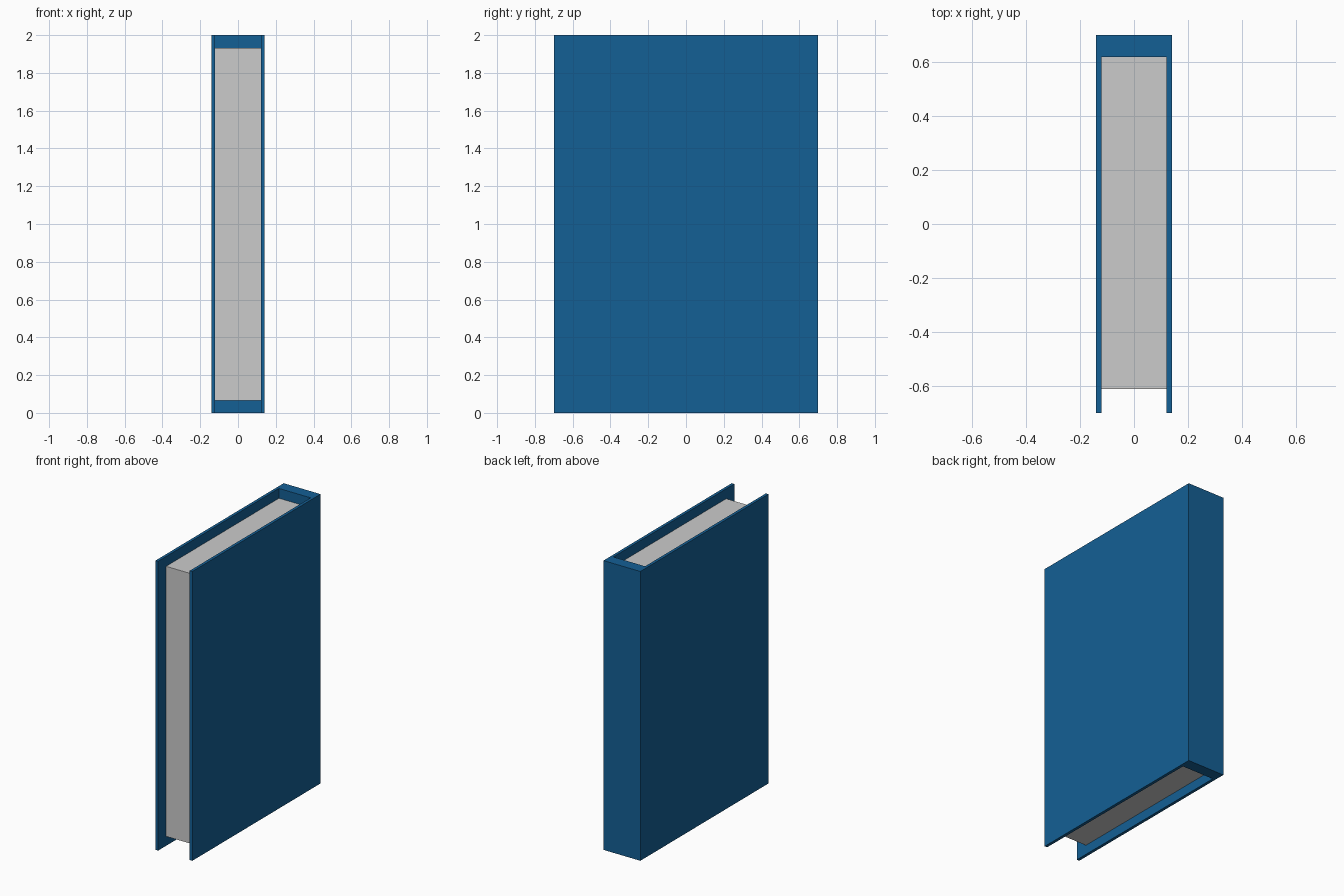
import bpy
import bmesh

if "Cube" in bpy.data.objects:
    bpy.data.objects.remove(bpy.data.objects["Cube"])

HALF_W, HALF_D, HEIGHT = 0.141, 0.70, 2.0
BOARD = 0.02          # cover board thickness
SPINE_Y = 0.62        # inner face of the spine
PAGE_W = HALF_W - BOARD


def extrude_profile(name, profile, z0, z1):
    """Extrude a closed xy outline from z0 to z1."""
    bm = bmesh.new()
    face = bm.faces.new([bm.verts.new((x, y, z0)) for x, y in profile])
    res = bmesh.ops.extrude_face_region(bm, geom=[face])
    top = [v for v in res["geom"] if isinstance(v, bmesh.types.BMVert)]
    bmesh.ops.translate(bm, verts=top, vec=(0, 0, z1 - z0))
    bmesh.ops.recalc_face_normals(bm, faces=bm.faces)
    mesh = bpy.data.meshes.new(name)
    bm.to_mesh(mesh)
    bm.free()
    obj = bpy.data.objects.new(name, mesh)
    bpy.context.collection.objects.link(obj)
    return obj


# Cover: two boards joined by the spine, as one U-shaped outline
right_half = [(PAGE_W, SPINE_Y), (PAGE_W, -HALF_D), (HALF_W, -HALF_D), (HALF_W, HALF_D)]
left_half = [(-x, y) for x, y in reversed(right_half)]
cover = extrude_profile("cover", right_half + left_half, 0, HEIGHT)
blue = bpy.data.materials.new("cover_blue")
blue.diffuse_color = (0.007, 0.115, 0.30, 1)
blue.use_nodes = True
blue.node_tree.nodes["Principled BSDF"].inputs["Base Color"].default_value = blue.diffuse_color
cover.data.materials.append(blue)

# Page block, set back from the cover edges
pages = extrude_profile(
    "pages",
    [(-PAGE_W, -0.612), (PAGE_W, -0.612), (PAGE_W, SPINE_Y), (-PAGE_W, SPINE_Y)],
    0.065, 1.932)
